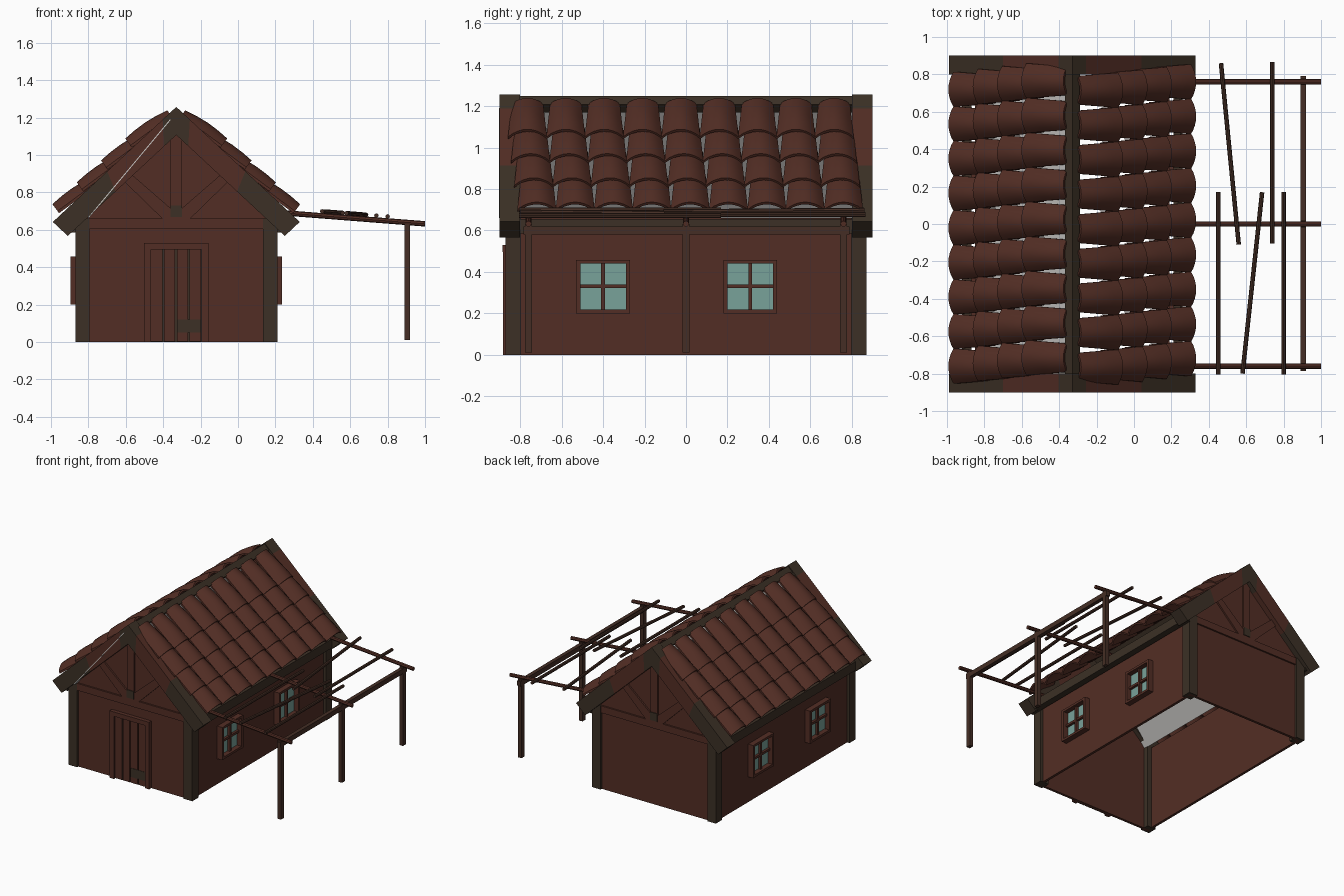
import bpy, bmesh, math
from mathutils import Vector

if "Cube" in bpy.data.objects:
    bpy.data.objects.remove(bpy.data.objects["Cube"])

CX = -0.33  # centre line of the house


def mat(name, c):
    m = bpy.data.materials.new(name)
    m.diffuse_color = (*c, 1)
    m.use_nodes = True
    m.node_tree.nodes["Principled BSDF"].inputs["Base Color"].default_value = m.diffuse_color
    return m


BROWN = mat("red_brown_wood", (0.086, 0.027, 0.018))
TILE = mat("clay_tile", (0.086, 0.027, 0.018))
DARK = mat("dark_timber", (0.045, 0.030, 0.019))
LOG = mat("pole_wood", (0.058, 0.027, 0.018))
GLASS = mat("window_glass", (0.19, 0.36, 0.32))
GREY = mat("pale_underlay", (0.60, 0.59, 0.57))


def finish(name, bm, m):
    bmesh.ops.recalc_face_normals(bm, faces=bm.faces)
    me = bpy.data.meshes.new(name)
    bm.to_mesh(me)
    bm.free()
    me.materials.append(m)
    ob = bpy.data.objects.new(name, me)
    bpy.context.collection.objects.link(ob)
    return ob


def prism(name, pts, y0, y1, m):
    """Outline in x (from the house centre) and z, extruded along y."""
    bm = bmesh.new()
    a = [bm.verts.new((CX + x, y0, z)) for x, z in pts]
    b = [bm.verts.new((CX + x, y1, z)) for x, z in pts]
    bm.faces.new(a)
    bm.faces.new(b[::-1])
    n = len(pts)
    for i in range(n):
        bm.faces.new((a[i], a[(i + 1) % n], b[(i + 1) % n], b[i]))
    return finish(name, bm, m)


def box(name, x0, x1, y0, y1, z0, z1, m):
    x0, x1 = x0 - CX, x1 - CX
    return prism(name, [(x0, z0), (x1, z0), (x1, z1), (x0, z1)], y0, y1, m)


def pole(name, p, q, r, m, sides=8):
    p, q = Vector(p), Vector(q)
    bm = bmesh.new()
    bmesh.ops.create_cone(bm, cap_ends=True, segments=sides, radius1=r, radius2=r, depth=(q - p).length)
    rot = (q - p).to_track_quat('Z', 'Y')
    for v in bm.verts:
        v.co = rot @ v.co + (p + q) / 2
    return finish(name, bm, m)


# Walls: open shell with gable ends
GABLE = [(-0.52, 0), (0.52, 0), (0.52, 0.66), (0, 1.15), (-0.52, 0.66)]
prism("front_wall", GABLE, -0.855, -0.835, BROWN)
prism("back_wall", GABLE, 0.835, 0.855, BROWN)
for s, side in ((-1, "left"), (1, "right")):
    xa, xb = sorted((CX + s * 0.50, CX + s * 0.52))
    box(side + "_wall", xa, xb, -0.84, 0.84, 0, 0.66, BROWN)
    for t, end in ((-1, "front"), (1, "back")):
        xa, xb = sorted((CX + s * 0.465, CX + s * 0.54))
        ya, yb = sorted((t * 0.73, t * 0.87))
        ya, yb = sorted((t * 0.795, t * 0.87))
        box(f"{end}_{side}_corner_post", xa, xb, ya, yb, 0, 0.66, DARK)
    # Eave beam
    xa, xb = sorted((CX + s * 0.54, CX + s * 0.59))
    box(side + "_eave_beam", xa, xb, -0.88, 0.88, 0.585, 0.655, DARK)

# Gable timbers and barge boards on both ends
for t, end in ((-1, "front"), (1, "back")):
    ya, yb = sorted((t * 0.84, t * 0.868))
    yc, yd = sorted((t * 0.80, t * 0.90))
    box(end + "_tie_beam", CX - 0.465, CX + 0.465, ya, yb, 0.605, 0.66, BROWN)
    box(end + "_king_post", CX - 0.03, CX + 0.03, ya, yb, 0.66, 1.14, BROWN)
    ye, yf = sorted((t * 0.85, t * 0.874))
    box(end + "_king_post_foot", CX - 0.03, CX + 0.03, ye, yf, 0.668, 0.73, DARK)
    for s, side in ((-1, "left"), (1, "right")):
        prism(f"{end}_{side}_brace", [(s * 0.03, 0.66), (s * 0.075, 0.66), (s * 0.275, 0.855),
                                      (s * 0.235, 0.893), (s * 0.03, 0.715)], ya, yb, BROWN)

        def top(u):
            return (s * 0.66 * u, 1.257 - 0.615 * u)

        def low(u):
            return (s * 0.58 * u, 1.107 - 0.54 * u)
        for a, b, m, part in ((0, 0.11, DARK, "peak"), (0.11, 0.56, BROWN, "middle"), (0.56, 1, DARK, "foot")):
            prism(f"{end}_{side}_barge_{part}", [top(a), top(b), low(b), low(a)], yc, yd, m)

# Ridge beam on its edge, and pale underlay beneath the left tiles
prism("ridge_beam", [(0, 1.168), (0.04, 1.208), (0, 1.248), (-0.04, 1.208)], -0.88, 0.88, DARK)
prism("roof_underlay", [(-0.47, 0.66), (-0.03, 1.187), (-0.034, 1.19), (-0.474, 0.663)], -0.902, 0.83, GREY)

# Roof tiles: tapered arches, four overlapping rows of nine on each slope
ANG = math.atan(0.74)
DOWN = Vector((math.cos(ANG), 0, -math.sin(ANG)))
UP = Vector((math.sin(ANG), 0, math.cos(ANG)))
NU, NV, LENGTH = 8, 4, 0.27


def tile_rows(name, s):
    bm = bmesh.new()
    for r in range(4):
        base = Vector((0.635 - 0.13 * r, 0, 0.70 + 0.117 * r))
        shift = 0.02 - 0.045 * r / 3
        for c in range(9):
            yc = shift + (c - 4) * 0.185
            layers = []
            for thick in (0, 0.014):
                grid = []
                for j in range(NV + 1):
                    v = j / NV  # 0 at the lower end, 1 at the upper end
                    w = 0.094 - 0.018 * v
                    h = 0.046 - 0.012 * v + 0.012 * math.sin(math.pi * v)
                    row = []
                    for i in range(NU + 1):
                        u = 2 * i / NU - 1
                        arch = math.cos(u * math.pi / 2) ** 0.8 if abs(u) < 1 else 0
                        p = base - DOWN * LENGTH * v + UP * (h * arch - thick)
                        row.append(bm.verts.new((CX + s * p.x, s * (yc + u * w), p.z)))
                    grid.append(row)
                layers.append(grid)
            A, B = layers
            for j in range(NV):
                for i in range(NU):
                    for g in (A, B):
                        q = (g[j][i], g[j][i + 1], g[j + 1][i + 1], g[j + 1][i])
                        bm.faces.new(q if g is A else q[::-1])
            for i in range(NU):
                for j in (0, NV):
                    bm.faces.new((A[j][i], B[j][i], B[j][i + 1], A[j][i + 1]))
            for j in range(NV):
                for i in (0, NU):
                    bm.faces.new((A[j][i], A[j + 1][i], B[j + 1][i], B[j][i]))
    ob = finish(name, bm, TILE)
    bpy.context.view_layer.objects.active = ob
    ob.select_set(True)
    bpy.ops.object.shade_smooth_by_angle(angle=math.radians(40))
    ob.select_set(False)


tile_rows("right_roof_tiles", 1)
tile_rows("left_roof_tiles", -1)

# Windows: two on each long wall
for s, side in ((-1, "left"), (1, "right")):
    def pane(name, d, y0, y1, z0, z1, m):
        xa, xb = sorted((CX + s * 0.515, CX + s * d))
        box(f"{side}_{name}", xa, xb, y0, y1, z0, z1, m)
    for yc, tag in ((-0.40, "front"), (0.31, "back")):
        pane(tag + "_window_glass", 0.524, yc - 0.115, yc + 0.115, 0.21, 0.45, GLASS)
        for k in (-1, 1):
            ya, yb = sorted((yc + k * 0.11, yc + k * 0.13))
            pane(tag + "_window_jamb", 0.565, ya, yb, 0.20, 0.458, BROWN)
        pane(tag + "_window_sill", 0.563, yc - 0.11, yc + 0.11, 0.20, 0.218, BROWN)
        pane(tag + "_window_head", 0.563, yc - 0.11, yc + 0.11, 0.44, 0.458, BROWN)
        pane(tag + "_window_mullion", 0.545, yc - 0.009, yc + 0.009, 0.21, 0.45, BROWN)
        pane(tag + "_window_crossbar", 0.543, yc - 0.11, yc + 0.11, 0.322, 0.34, BROWN)

# Door: frame, dark backing showing between four planks
box("door_backing", CX - 0.135, CX + 0.135, -0.860, -0.85, 0, 0.50, DARK)
for i in range(4):
    x = CX - 0.134 + i * 0.0685
    box("door_plank", x, x + 0.060, -0.870, -0.85, 0.004, 0.495, BROWN)
box("door_dark_patch", CX + 0.003, CX + 0.132, -0.873, -0.868, 0.05, 0.12, DARK)
for s in (-1, 1):
    xa, xb = sorted((CX + s * 0.135, CX + s * 0.172))
    box("door_jamb", xa, xb, -0.882, -0.85, 0, 0.50, BROWN)
box("door_lintel", CX - 0.172, CX + 0.172, -0.885, -0.85, 0.495, 0.53, BROWN)


# Pergola on the right side
def beam_z(x):
    return 0.688 - 0.078 * (x - 0.28)


for y in (-0.76, 0, 0.76):
    box("pergola_post", 0.89, 0.92, y - 0.018, y + 0.018, 0.01, 0.63, LOG)
    pole("pergola_rafter", (0.20, y, beam_z(0.20)), (1.0, y, beam_z(1.0)), 0.0145, BROWN)
box("pergola_long_beam", 0.89, 0.92, -0.785, 0.79, 0.58, 0.618, LOG)
for xa, ya, xb, yb in ((0.465, 0.86, 0.56, -0.11), (0.74, 0.865, 0.74, -0.105), (0.45, 0.17, 0.45, -0.805),
                       (0.685, 0.17, 0.58, -0.80), (0.80, 0.17, 0.80, -0.805)):
    pole("pergola_pole", (xa, ya, beam_z(xa) + 0.024), (xb, yb, beam_z(xb) + 0.024), 0.012, LOG)
